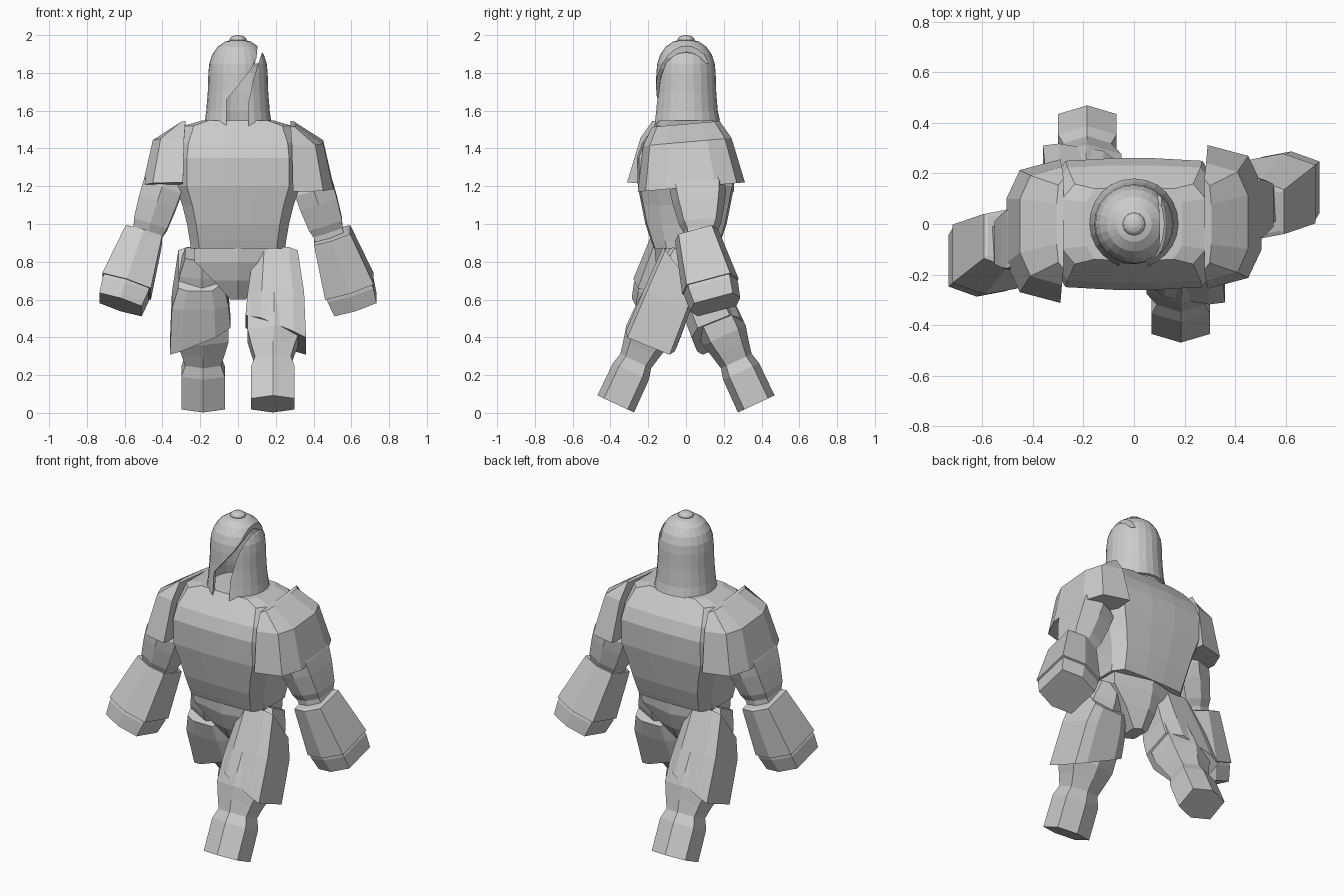
import bpy, bmesh, math
from mathutils import Matrix

if "Cube" in bpy.data.objects:
    bpy.data.objects.remove(bpy.data.objects["Cube"], do_unlink=True)

grey = bpy.data.materials.new("stone_grey")
grey.use_nodes = True
grey.diffuse_color = (0.6, 0.6, 0.6, 1)
grey.node_tree.nodes["Principled BSDF"].inputs["Base Color"].default_value = (0.6, 0.6, 0.6, 1)

# Cross-sections, scaled by half width and half depth
HEX = [(1, .65), (0, 1), (-1, .65), (-1, -.65), (0, -1), (1, -.65)]
ARM = [(1, .77), (0, 1), (-1, .77), (-1, -.77), (0, -1), (1, -.77)]
GUARD = [(1, .86), (.6, 1), (-.5, 1), (-1, .65), (-1, -.65), (-.5, -1), (.6, -1), (1, -.86)]
CHEST = [(1, .6), (.82, .96), (.25, 1), (-.25, 1), (-.82, .96), (-1, .6),
         (-1, -.6), (-.82, -.96), (-.25, -1), (.25, -1), (.82, -.96), (1, -.6)]
SHOULDER = [(-1, 1), (.5, .85), (1, .45), (1, -.45), (.5, -.85), (-1, -1)]


def finish(name, bm):
    bmesh.ops.recalc_face_normals(bm, faces=bm.faces)
    mesh = bpy.data.meshes.new(name)
    bm.to_mesh(mesh)
    bm.free()
    mesh.materials.append(grey)
    obj = bpy.data.objects.new(name, mesh)
    bpy.context.scene.collection.objects.link(obj)
    return obj


def skin(bm, rings, closed=False):
    """Bridge consecutive vertex rings with quads."""
    pairs = list(zip(rings, rings[1:]))
    if closed:
        pairs.append((rings[-1], rings[0]))
    for a, b in pairs:
        n = len(a)
        for i in range(n):
            j = (i + 1) % n
            bm.faces.new((a[i], a[j], b[j], b[i]))


def loft(name, profile, loops, matrix=Matrix(), slant=0, lean=0):
    """Capped loft of (z, centre x, half width, half depth).
    lean tilts the first loop along y, slant tilts the last loop along x."""
    bm = bmesh.new()
    rings = []
    for k, (z, cx, hx, hy) in enumerate(loops):
        tilt_y = lean if k == 0 else 0
        tilt_x = slant if k == len(loops) - 1 else 0
        rings.append([bm.verts.new((cx + px * hx, py * hy,
                                    z - tilt_x * px * hx - tilt_y * py * hy))
                      for px, py in profile])
    skin(bm, rings)
    bm.faces.new(rings[0])
    bm.faces.new(rings[-1])
    bm.transform(matrix)
    return finish(name, bm)


# Torso and pelvis
loft("torso", CHEST, [(.87, 0, .25, .17), (.91, 0, .255, .185), (1.0, 0, .27, .215),
                      (1.1, 0, .295, .235), (1.2, 0, .33, .255), (1.35, 0, .33, .26),
                      (1.43, 0, .32, .232), (1.52, 0, .285, .165), (1.548, 0, .19, .145)])
loft("pelvis", HEX, [(.92, 0, .235, .17), (.8, 0, .23, .16), (.7, 0, .13, .13),
                     (.6, 0, .04, .07)])

# Limbs, mirrored and swung in opposite directions for the stride
for side, word in ((1, "left"), (-1, "right")):
    mirror = Matrix.Diagonal((side, 1, 1, 1))

    def swing(degrees, x, y, z, splay=0):
        return (mirror @ Matrix.Translation((x, side * y, z))
                @ Matrix.Rotation(math.radians(side * degrees), 4, 'X')
                @ Matrix.Rotation(math.radians(-splay), 4, 'Y'))

    # Shoulder plate
    loft(word + "_shoulder_plate", SHOULDER,
         [(-.15, .008, .107, .285), (.09, -.022, .083, .235), (.185, -.098, .014, .18)],
         swing(5, .39, .015, 1.345))

    # Upper arm
    loft(word + "_upper_arm", ARM, [(0, 0, .075, .1), (-.12, 0, .105, .15),
                                    (-.2, 0, .102, .138), (-.32, 0, .092, .11),
                                    (-.36, 0, .08, .09), (-.44, 0, .08, .09)],
         swing(4, .365, .055, 1.3, 18))

    # Forearm and hand
    forearm = swing(15, .503, .06, .927, 18)
    loft(word + "_forearm_guard", ARM, [(.02, 0, .085, .1), (.015, 0, .1, .118),
                                        (-.02, 0, .105, .123), (-.28, 0, .135, .155)],
         forearm)
    loft(word + "_hand", ARM, [(-.24, 0, .12, .14), (-.3, 0, .127, .147),
                               (-.385, 0, .117, .137)], forearm)

    # Leg
    leg = swing(-25, .19, 0, .845)
    loft(word + "_leg", HEX, [(0, 0, .09, .1), (-.1, 0, .12, .115), (-.4, 0, .14, .125),
                              (-.48, 0, .14, .125), (-.56, -.005, .115, .105),
                              (-.63, -.005, .095, .09), (-.69, -.005, .115, .105),
                              (-.88, -.005, .115, .107)], leg)
    loft(word + "_thigh_guard", GUARD, [(-.09, .008, .118, .125), (-.27, .01, .15, .135),
                                        (-.46, .01, .16, .14)],
         swing(-22, .19, 0, .845), slant=.44, lean=side * .6)

# Hollow helmet, lathed with an inner and an outer wall
outer = [(.18, 1.515), (.168, 1.6), (.16, 1.7), (.157, 1.8), (.152, 1.85),
         (.136, 1.897), (.108, 1.938), (.07, 1.965), (.02, 1.978)]
wall = outer + [(max(r - .018, .008), z - (.016 if z > 1.8 else 0))
                for r, z in reversed(outer)]
SIDES = 24
bm = bmesh.new()
rings = []
for r, z in wall:
    ring = []
    for i in range(SIDES):
        a = math.tau * i / SIDES
        y = r * math.sin(a)
        ring.append(bm.verts.new((r * math.cos(a), y, z + (.18 * y if z < 1.55 else 0))))
    rings.append(ring)
skin(bm, rings, closed=True)
helmet = finish("helmet", bm)


def cut_prism(target, points, y0, y1):
    """Cut an x-z outline through the target between two depths."""
    bm = bmesh.new()
    ends = [[bm.verts.new((x, y, z)) for x, z in points] for y in (y0, y1)]
    skin(bm, ends)
    for end in ends:
        bm.faces.new(end)
    cutter = finish("helmet_cutter", bm)
    cutter.hide_render = True
    mod = target.modifiers.new("opening", 'BOOLEAN')
    mod.operation = 'DIFFERENCE'
    mod.solver = 'EXACT'
    mod.object = cutter
    bpy.context.view_layer.update()
    graph = bpy.context.evaluated_depsgraph_get()
    mesh = bpy.data.meshes.new_from_object(target.evaluated_get(graph))
    target.modifiers.clear()
    target.data = mesh
    bpy.data.objects.remove(cutter, do_unlink=True)


# Face opening that sweeps up into a slit over the left of the crown
cut_prism(helmet, [(-.06, 1.4), (-.06, 1.66), (0, 1.73), (.07, 1.82), (.098, 1.88),
                   (.108, 1.99), (.17, 1.99), (.127, 1.905), (.108, 1.85),
                   (.08, 1.76), (.055, 1.64), (.055, 1.4)], -.3, .01)
cut_prism(helmet, [(.09, 1.85), (.108, 1.99), (.17, 1.99), (.127, 1.905),
                   (.108, 1.85)], 0, .2)

# Crown knob
bm = bmesh.new()
bmesh.ops.create_uvsphere(bm, u_segments=12, v_segments=8, radius=.045)
bm.transform(Matrix.Translation((0, 0, 1.975)) @ Matrix.Diagonal((1, 1, .556, 1)))
finish("helmet_knob", bm)
